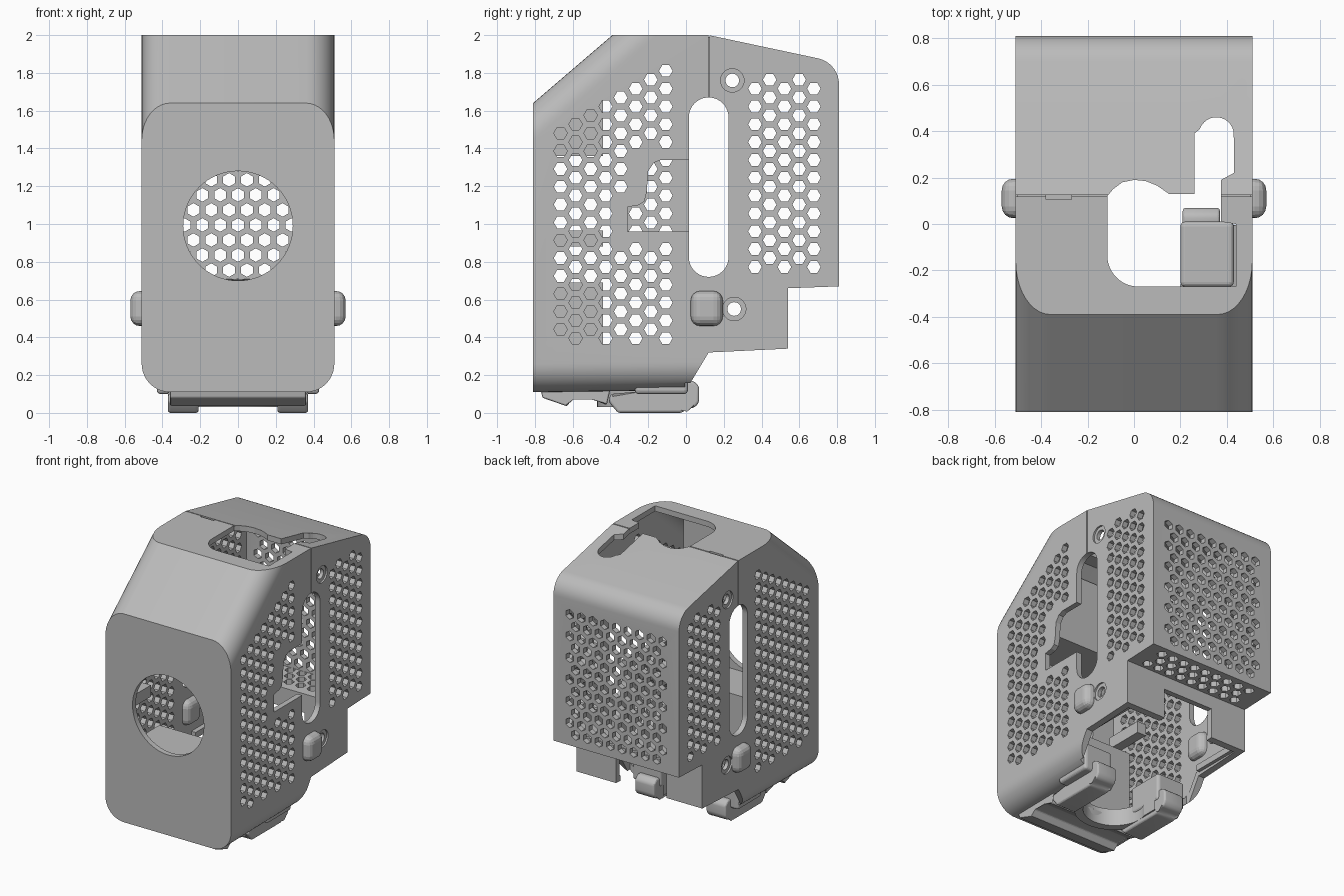
import bpy, bmesh
from math import sin, cos, pi, radians
from mathutils import Vector

if "Cube" in bpy.data.objects:
    bpy.data.objects.remove(bpy.data.objects["Cube"])

grey = bpy.data.materials.new("plain grey plastic")
grey.use_nodes = True
grey.diffuse_color = (0.5, 0.5, 0.5, 1)
grey.node_tree.nodes["Principled BSDF"].inputs["Base Color"].default_value = (0.5, 0.5, 0.5, 1)


# Helpers: prisms along an axis, arcs, objects and cuts
def place(axis, p, h):
    return {"x": (h, p[0], p[1]), "y": (p[0], h, p[1]), "z": (p[0], p[1], h)}[axis]


def prism(bm, axis, pts, lo, hi):
    a = [bm.verts.new(place(axis, p, lo)) for p in pts]
    b = [bm.verts.new(place(axis, p, hi)) for p in pts]
    bm.faces.new(a)
    bm.faces.new(b[::-1])
    for i in range(len(a)):
        j = (i + 1) % len(a)
        bm.faces.new((a[i], b[i], b[j], a[j]))
    return a, b


def arc(u, v, r, start=0, end=360, n=32):
    return [(u + r * cos(radians(start + (end - start) * i / n)),
             v + r * sin(radians(start + (end - start) * i / n)))
            for i in range(n if end - start == 360 else n + 1)]


def rect(u0, v0, u1, v1):
    return [(u0, v0), (u1, v0), (u1, v1), (u0, v1)]


def make(name, bm):
    bmesh.ops.recalc_face_normals(bm, faces=bm.faces[:])
    mesh = bpy.data.meshes.new(name)
    bm.to_mesh(mesh)
    bm.free()
    mesh.materials.append(grey)
    obj = bpy.data.objects.new(name, mesh)
    bpy.context.scene.collection.objects.link(obj)
    return obj


def solid(name, axis, pts, lo, hi, bevel=0.0, segments=4):
    bm = bmesh.new()
    prism(bm, axis, pts, lo, hi)
    if bevel:
        bmesh.ops.bevel(bm, geom=bm.edges[:], offset=bevel, segments=segments,
                        profile=0.5, affect='EDGES', clamp_overlap=True)
    return make(name, bm)


def cut(obj, cutter):
    cutter.hide_render = True
    mod = obj.modifiers.new("cut", 'BOOLEAN')
    mod.operation, mod.solver, mod.object = 'DIFFERENCE', 'EXACT', cutter
    graph = bpy.context.evaluated_depsgraph_get()
    mesh = bpy.data.meshes.new_from_object(obj.evaluated_get(graph))
    obj.modifiers.clear()
    obj.data = mesh
    bpy.data.objects.remove(cutter)


def cut_prism(obj, axis, pts, lo, hi):
    cut(obj, solid("cutter", axis, pts, lo, hi))


def inset(pts, t):
    out, n = [], len(pts)
    for i in range(n):
        p, q, r = (Vector(pts[k % n]) for k in (i - 1, i, i + 1))
        d1, d2 = (q - p).normalized(), (r - q).normalized()
        n1, n2 = Vector((-d1.y, d1.x)), Vector((-d2.y, d2.x))
        out.append(q + (n1 + n2) * t / (1 + n1.dot(n2)))
    return out


# Housing: side profile with rounded slope and bottom edges, hollowed out
profile = ([(-.81, .11), (0, .12), (.12, .32), (.54, .34), (.54, .66), (.81, .67)]
           + arc(.67, 1.74, .14, 0, 78, 9) + [(.12, 2), (-.39, 2), (-.81, 1.64)])


def body(name, pts, half, radius):
    bm = bmesh.new()
    edges = []
    for ring in prism(bm, "x", pts, -half, half):
        edges += [bm.edges.get((ring[0], ring[1])), bm.edges.get((ring[-2], ring[-1]))]
    bmesh.ops.bevel(bm, geom=edges, offset=radius, segments=10, profile=0.5, affect='EDGES')
    return make(name, bm)


housing = body("housing", profile, .51, .15)
cut(housing, body("cutter", inset(profile, .04), .47, .11))

# Honeycomb vents
PITCH, ROW, HEX = .0944, .0796, .036
vents = bmesh.new()


def hexagon(u, v, turn):
    return arc(u, v, HEX, turn, turn + 360, 6)


for side in (1, -1):
    lo, hi = sorted((side * .36, side * .6))
    for col in range(8):                     # front part of each side
        y = -.107 - col * ROW
        for k in range(16):
            z = .395 + PITCH * (k + (col % 2) / 2)
            near_notch = side > 0 and ((y > -.36 and .88 < z < 1.18) or (y > -.28 and .88 < z < 1.4))
            if z < 1.83 - .0475 * col and not near_notch:
                prism(vents, "x", hexagon(y, z, 0), lo, hi)
    for col in range(5):                     # rear part of each side
        for k in range(11):
            prism(vents, "x", hexagon(.365 + col * .078, .7726 + PITCH * (k + (col % 2) / 2), 0), lo, hi)
for row in range(12):                        # rear wall
    shift = (row + 1) % 2
    for k in range(-4, 5 - shift):
        prism(vents, "y", hexagon(PITCH * (k + shift / 2), .756 + ROW * row, 30), .72, .9)
for row in range(3):                         # rear ledge
    shift = row % 2
    for k in range(-4, 5 - shift):
        prism(vents, "z", hexagon(PITCH * (k + shift / 2), .592 + .074 * row, 30), .6, .715)
cut(housing, make("cutter", vents))

# Side slots, cable notch, fan hole
cut_prism(housing, "x", arc(.12, .825, .105, 180, 360, 20) + arc(.12, 1.565, .105, 0, 180, 20), -.7, .7)
notch = [(.06, 1.34), (-.13, 1.34), (-.17, 1.325), (-.2, 1.28), (-.208, 1.17), (-.22, 1.12),
         (-.25, 1.1), (-.31, 1.09), (-.31, .96), (.06, .96)]
cut_prism(housing, "x", notch, .4, .6)
cut_prism(housing, "y", arc(0, .99, .29, n=64), -.9, -.7)

# Top opening
opening = ([(.44, -.27)] + arc(.02, -.135, .135, 270, 180, 12)
           + [(-.115, .12), (-.09, .15), (-.05, .18), (0, .19), (.05, .185), (.1, .165), (.15, .13),
              (.26, .13), (.26, .39), (.285, .41)]
           + arc(.355, .385, .075, 160, 10, 12)
           + [(.43, .37), (.43, .22), (.375, .19), (.375, .01), (.44, 0)])
cut_prism(housing, "z", opening, 1.8, 2.1)

# Seam between the two halves
seam = [(.6, 1.6), (.6, 2.1), (-.6, 2.1), (-.6, 1.6), (-.502, 1.6), (-.502, 1.99), (.502, 1.99), (.502, 1.6)]
cut_prism(housing, "y", seam, .118, .125)
cut_prism(housing, "z", rect(-.38, .105, -.27, .125), 1.98, 2.1)

# Countersunk screw holes
for y, z in ((.245, 1.76), (.255, .55)):
    for side in (1, -1):
        cut_prism(housing, "x", arc(y, z, .062), *sorted((side * .498, side * .6)))
    cut_prism(housing, "x", arc(y, z, .036), -.6, .6)

# Open underside and lower rear cutout
cut_prism(housing, "z", rect(-.46, -.005, .46, .49), 0, .45)
cut_prism(housing, "z", arc(0, -.2, .21, 180, 360, 24) + [(.21, .1), (-.21, .1)], 0, .25)
cut_prism(housing, "y", rect(-.22, .3, .19, .56), .45, .6)

# Nozzle ring under the floor, open at the back
ring = solid("nozzle_ring", "z", arc(0, -.2, .27, n=48), .03, .13)
cut_prism(ring, "z", arc(0, -.2, .21, n=48), 0, .2)
cut_prism(ring, "z", rect(-.2, -.15, .2, .2), 0, .2)

# Front lip below the floor
lip = [(-.77, .125), (-.76, .08), (-.63, .035), (-.6, .08), (-.5, .08), (-.42, .04), (-.4, .125)]
solid("front_lip", "x", lip, -.36, .36, .008, 2)

# Fan chamber blocks above and below the fan hole
upper = [(-.765, 1.36), (-.44, 1.36), (-.44, 1.88), (-.765, 1.6)]
solid("upper_fan_block", "x", upper, -.33, .33)
solid("lower_fan_block", "x", rect(-.765, .155, -.44, .69), -.33, .33)

# Paired parts
arm = [(-.41, .06), (-.36, 0), (-.02, 0), (.0, .02), (.05, .03), (.07, .06), (.07, .14), (.04, .17),
       (0, .17), (-.05, .13), (-.4, .1)]
for side, tag in ((1, "left"), (-1, "right")):
    def pair(name, pts, a, b, bevel=0.0):
        solid(tag + "_" + name, "x", pts, *sorted((side * a, side * b)), bevel)
    pair("latch_bump", rect(.025, .46, .195, .645), .42, .57, .05)
    pair("duct_arm", arm, .21, .37, .015)
    pair("inner_duct", rect(-.27, .1, .01, .3), .2, .43, .02)
    pair("fan_rib", rect(-.73, .88, -.44, .965), .4, .472)
    pair("lower_rail", rect(.13, .345, .5, .39), .435, .472)

# Shading: soft on rounded edges, crisp elsewhere
bpy.ops.object.select_all(action='DESELECT')
for obj in bpy.context.scene.objects:
    if obj.type == 'MESH':
        obj.select_set(True)
        bpy.context.view_layer.objects.active = obj
bpy.ops.object.shade_smooth_by_angle(angle=radians(11))
